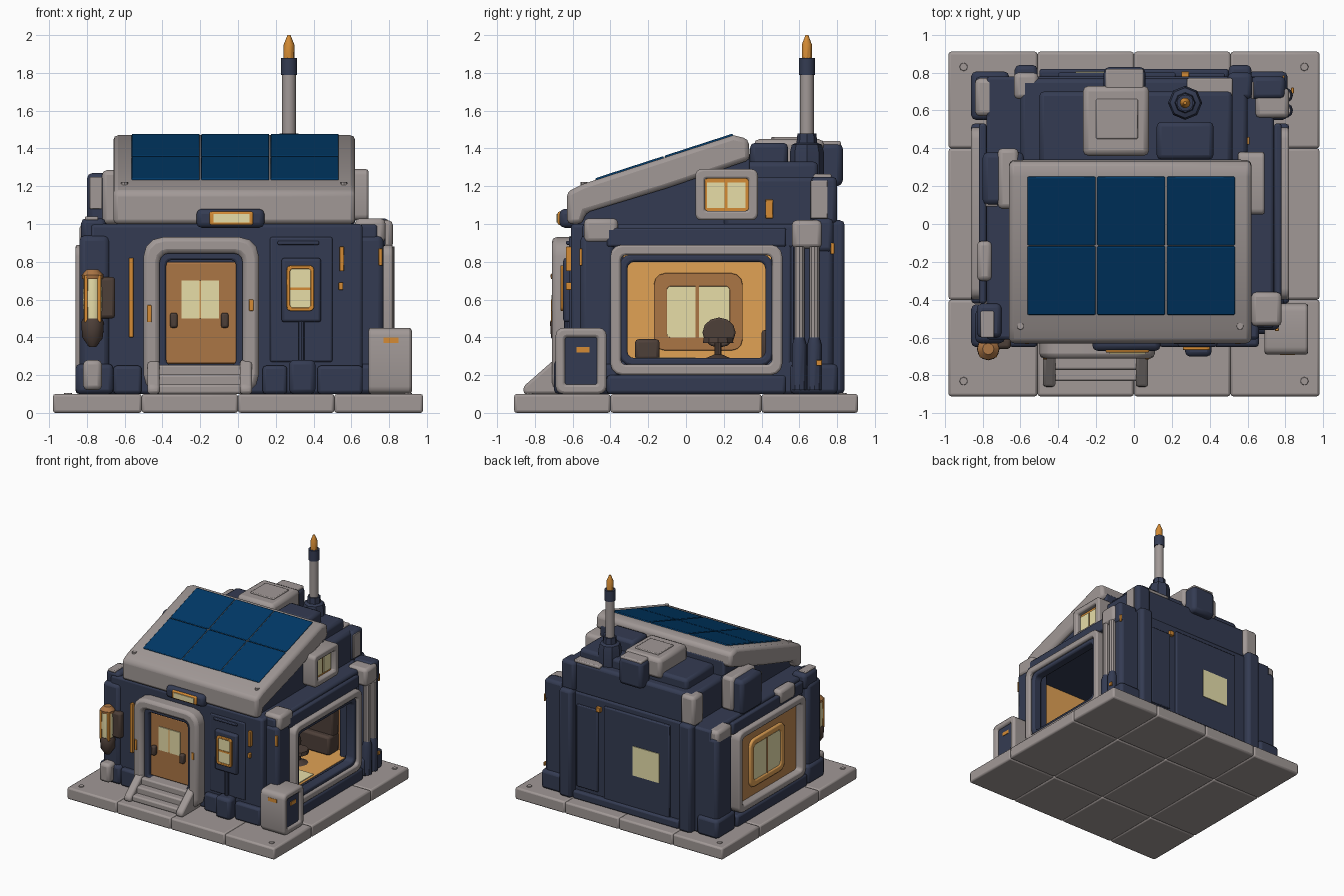
import bpy, bmesh, math
from mathutils import Vector

if "Cube" in bpy.data.objects:
    bpy.data.objects.remove(bpy.data.objects["Cube"])


def material(name, *rgb):
    m = bpy.data.materials.new(name)
    m.use_nodes = True
    m.diffuse_color = (*rgb, 1)
    m.node_tree.nodes["Principled BSDF"].inputs["Base Color"].default_value = (*rgb, 1)
    return m


gray = material("warm gray", .355, .315, .305)
navy = material("navy", .034, .044, .085)
blue = material("solar blue", 0, .04, .135)
wood = material("door brown", .41, .18, .06)
copper = material("copper brown", .52, .24, .08)
amber = material("amber", .66, .26, .035)
tan = material("interior tan", .75, .36, .09)
cream = material("cream glass", .84, .76, .41)
bright = material("bright glass", .95, .88, .49)
dark = material("dark brown", .075, .05, .04)
parts = []


def finish(name, bm, mat, bevel=0.0):
    bmesh.ops.recalc_face_normals(bm, faces=bm.faces)
    mesh = bpy.data.meshes.new(name)
    bm.to_mesh(mesh)
    bm.free()
    obj = bpy.data.objects.new(name, mesh)
    mesh.materials.append(mat)
    bpy.context.collection.objects.link(obj)
    if bevel:
        mod = obj.modifiers.new("soft edges", "BEVEL")
        mod.width, mod.segments, mod.angle_limit = bevel, 2, math.radians(40)
    parts.append(obj)
    return obj


def box(name, x, y, z, mat, bevel=.018):
    bm = bmesh.new()
    bmesh.ops.create_cube(bm, size=1)
    size = Vector([b - a for a, b in (x, y, z)])
    for v in bm.verts:
        v.co = [(a + b) / 2 + c * s for (a, b), c, s in zip((x, y, z), v.co, size)]
    return finish(name, bm, mat, min(bevel, min(size) * .3))


def prism(name, profile, x, mat, bevel=.015):
    """Side profile of (y, z) points, extruded along x."""
    bm = bmesh.new()
    face = bm.faces.new([bm.verts.new((x[0], *p)) for p in profile])
    new = bmesh.ops.extrude_face_region(bm, geom=[face])["geom"]
    bmesh.ops.translate(bm, vec=(x[1] - x[0], 0, 0),
                        verts=[v for v in new if isinstance(v, bmesh.types.BMVert)])
    return finish(name, bm, mat, bevel)


def frame(name, axis, depth, u, z, width, mat, radius=.06, bevel=.012):
    """Rounded rectangular ring, facing along x or y."""
    def loop(inset, d):
        r = max(radius - inset * .6, .012)
        pts = []
        for i in range(16):
            k, a = i // 4, math.radians(90 * (i // 4) + 30 * (i % 4))
            cu = (u[1] - inset - r) if k in (0, 3) else (u[0] + inset + r)
            cz = (z[1] - inset - r) if k < 2 else (z[0] + inset + r)
            p, h = cu + r * math.cos(a), cz + r * math.sin(a)
            pts.append(bm.verts.new((d, p, h) if axis == "x" else (p, d, h)))
        return pts
    bm = bmesh.new()
    rings = [loop(0, depth[0]), loop(0, depth[1]), loop(width, depth[1]), loop(width, depth[0])]
    for a, b in zip(rings, rings[1:] + rings[:1]):
        for i in range(16):
            j = (i + 1) % 16
            bm.faces.new((a[i], a[j], b[j], b[i]))
    return finish(name, bm, mat, bevel)


def lathe(name, x, y, profile, mat, sides=16):
    """Turned part from (radius, z) points."""
    bm = bmesh.new()
    rings = [[bm.verts.new((x + r * math.cos(math.tau * i / sides),
                            y + r * math.sin(math.tau * i / sides), z))
              for i in range(sides)] for r, z in profile]
    for a, b in zip(rings, rings[1:]):
        for i in range(sides):
            j = (i + 1) % sides
            bm.faces.new((a[i], a[j], b[j], b[i]))
    bm.faces.new(rings[0])
    bm.faces.new(rings[-1])
    return finish(name, bm, mat)


# Paved base
seams = (-.98, -.51, 0, .51, .98)
rows = (-.91, -.4, .4, .91)
for xs in zip(seams, seams[1:]):
    for ys in zip(rows, rows[1:]):
        box("base_tile", xs, ys, (0, .1), gray, .014)
for sx in (-1, 1):
    for sy in (-1, 1):
        lathe("base_bolt", sx * .9, sy * .83, [(.025, .09), (.02, .106)], gray, 8)

# Hollow body with an open side
box("floor", (-.78, .74), (-.55, .78), (.1, .28), navy)
box("front_wall", (-.78, .66), (-.61, -.45), (.1, 1), navy)
box("back_wall", (-.78, .74), (.55, .78), (.1, 1), navy)
box("left_wall", (-.78, -.66), (-.6, .78), (.1, 1), navy)
box("ceiling", (-.78, .74), (-.55, .78), (.87, 1), navy)
for ys in ((-.46, -.33), (.45, .56)):
    box("window_jamb", (.64, .74), ys, (.1, .95), navy)

# Room lining and furniture
box("left_lining", (-.66, -.65), (-.45, .55), (.28, .87), tan, 0)
box("front_lining", (-.65, .64), (-.45, -.44), (.28, .87), tan, 0)
box("back_lining", (-.65, .64), (.54, .55), (.28, .87), wood, 0)
box("room_floor", (-.65, .7), (-.44, .54), (.28, .285), tan, 0)
box("rug", (.5, .68), (-.15, .05), (.285, .292), cream, 0)
frame("inner_window_surround", "x", (-.65, -.64), (-.17, .3), (.33, .74), .07, wood, bevel=.003)
box("inner_window", (-.65, -.644), (-.11, .23), (.39, .68), cream, 0)
box("inner_mullion", (-.645, -.64), (.05, .07), (.39, .68), wood, 0)
for xs in ((-.6, -.25), (-.2, .15), (.2, .58)):
    box("cabinet", xs, (.4, .54), (.28, .44), dark)
    box("bookcase", (xs[0] + .12, xs[1]), (.45, .54), (.42, .74), dark)
box("stool", (.1, .25), (-.27, -.14), (.28, .39), dark)
lathe("chair_stem", .45, .17, [(.08, .285), (.02, .31), (.02, .37), (.085, .37), (.08, .4)], dark, 10)
prism("chair_back", [(.175 + .088 * math.cos(math.tau * i / 12), .425 + .08 * math.sin(math.tau * i / 12))
                     for i in range(12)], (.38, .42), dark, .01)

# Side window frames on both sides
for side, wall in (("right", .74), ("left", -.78)):
    out = .08 if wall > 0 else -.08
    frame(side + "_gray_frame", "x", (wall - out * .3, wall + out), (-.4, .51), (.2, .89), .055, gray)
    box(side + "_sill_block", sorted((wall, wall + out)), (-.42, .53), (.1, .2), navy)
    box(side + "_lintel", sorted((wall, wall + out * .5)), (-.42, .53), (.88, .98), navy)
frame("right_navy_frame", "x", (.72, .8), (-.35, .46), (.25, .84), .04, navy)
box("left_panel", (-.8, -.77), (-.36, .47), (.24, .85), copper, 0)
frame("left_window_surround", "x", (-.79, -.82), (-.17, .3), (.33, .74), .055, tan)
box("left_window", (-.81, -.79), (-.12, .25), (.38, .69), bright, 0)
box("left_mullion", (-.815, -.8), (.055, .07), (.38, .69), copper, 0)

# Corner pillars, plinth blocks and caps
for xs, ys in (((-.84, -.68), (-.63, -.45)), ((-.84, -.68), (.57, .78)),
               ((.62, .77), (-.56, -.38)), ((.62, .79), (.57, .78))):
    box("corner_pillar", xs, ys, (.1, .94), navy, .03)
    box("plinth_block", (xs[0] - .02, xs[1] + .02), (ys[0] - .02, ys[1] + .025), (.1, .26), navy, .025)
for xs in ((-.66, -.51), (.13, .26), (.42, .66)):
    box("front_plinth", xs, (-.65, -.58), (.1, .25), navy)
box("right_front_cap", (.62, .78), (-.54, -.36), (.9, 1.03), gray, .025)
box("right_back_cap", (.64, .82), (.56, .72), (.87, 1.02), gray, .025)
box("right_back_pillar_top", (.62, .8), (.66, .78), (.85, 1.03), navy, .025)
box("left_back_cap", (-.84, -.71), (.57, .77), (.86, 1), gray, .025)
box("left_front_cap", (-.83, -.75), (-.3, -.09), (.9, 1.02), gray, .025)
box("left_front_post", (-.83, -.7), (-.6, -.42), (.9, 1.03), navy, .025)
box("left_front_post_cap", (-.81, -.74), (-.6, -.46), (1.02, 1.04), gray)
for y in (.6, .68):
    lathe("gray_pipe", .8, y, [(.028, .38), (.028, .88)], gray, 10)
    lathe("pipe_socket", .8, y, [(.04, .12), (.04, .36), (.028, .4)], navy, 10)
box("pipe_light", (.83, .845), (.69, .72), (.25, .28), amber, .003)
box("pillar_light", (.785, .796), (.765, .785), (.84, .9), amber, .003)
box("front_pillar_light", (.745, .765), (-.565, -.55), (.78, .87), amber, .003)

# Front door and steps
frame("door_frame", "y", (-.58, -.71), (-.5, .11), (.1, .93), .085, gray, .1, .025)
frame("door_surround", "y", (-.58, -.67), (-.43, .04), (.2, .86), .05, navy)
box("door", (-.39, 0), (-.635, -.6), (.26, .8), wood)
box("door_glass", (-.3, -.1), (-.642, -.63), (.5, .7), cream, 0)
box("door_glass_bar", (-.203, -.197), (-.646, -.63), (.5, .7), tan, 0)
for x in (-.34, -.07):
    box("door_handle", (x - .02, x + .02), (-.67, -.63), (.45, .53), dark)
for i in range(3):
    box("step", (-.43, .03), (-.83 + i * .06, -.6), (.1, .15 + i * .052), gray, .012)
for x in (-.48, .01):
    prism("step_rail", [(-.86, .1), (-.86, .14), (-.7, .28), (-.6, .28), (-.6, .1)], (x, x + .065), gray)
box("door_light_housing", (-.22, .14), (-.67, -.58), (.98, 1.08), navy, .03)
box("door_light_rim", (-.15, .08), (-.68, -.65), (.995, 1.065), amber)
box("door_light", (-.13, .06), (-.686, -.67), (1.008, 1.052), cream, 0)

# Small front window with pipe
box("front_window_panel", (.17, .5), (-.62, -.59), (.27, .93), navy)
box("front_window_lintel", (.21, .43), (-.635, -.6), (.89, .91), navy)
box("front_window_housing", (.23, .44), (-.65, -.6), (.48, .82), navy, .03)
frame("front_window_rim", "y", (-.64, -.665), (.258, .402), (.54, .78), .018, amber, .02, .004)
box("front_window_glass", (.27, .39), (-.656, -.64), (.55, .77), cream, 0)
box("front_window_bar", (.27, .39), (-.66, -.65), (.65, .665), amber, 0)
lathe("drain_pipe", .335, -.63, [(.016, .26), (.016, .5)], navy, 8)
box("drain_box", (.27, .41), (-.7, -.6), (.1, .28), navy, .025)
for x, low, high in ((.55, .75, .88), (.545, .65, .69), (-.565, .4, .82), (-.47, .48, .57), (.07, .54, .6)):
    y = -.715 if -.5 < x < .1 else -.635
    box("amber_strip", (x - .012, x + .012), (y, y + .04), (low, high), amber, .004)

# Corner lantern and side utility box
lathe("lantern_base", -.77, -.66, [(.02, .35), (.055, .4), (.06, .48), (.05, .5)], dark, 12)
lathe("lantern_glass", -.77, -.66, [(.046, .49), (.052, .6), (.046, .72)], cream, 12)
for i in range(4):
    a = math.tau * (i + .5) / 4
    cx, cy = -.77 + .05 * math.cos(a), -.66 + .05 * math.sin(a)
    box("lantern_bar", (cx - .01, cx + .01), (cy - .01, cy + .01), (.48, .73), amber, .003)
lathe("lantern_cap", -.77, -.66, [(.055, .71), (.058, .73), (.03, .76)], wood, 12)
box("lantern_bracket", (-.74, -.65), (-.66, -.6), (.5, .72), dark)
box("lantern_foot", (-.82, -.72), (-.71, -.6), (.12, .28), gray, .025)
box("utility_box", (.7, .9), (-.66, -.44), (.1, .43), navy)
frame("utility_frame", "x", (.69, .92), (-.69, -.42), (.1, .45), .05, gray, .04, .015)
box("utility_face", (.71, .91), (-.685, -.67), (.12, .43), gray)
box("utility_light", (.895, .905), (-.58, -.51), (.32, .35), amber, 0)
box("utility_front_light", (.77, .85), (-.692, -.68), (.37, .4), amber, 0)

# Sloped roof with solar panels
prism("gable", [(-.57, .98), (-.56, 1.08), (.34, 1.38), (.34, .98)], (-.6, .58), navy)
prism("roof_slab", [(-.63, 1), (-.63, 1.17), (-.55, 1.21), (.25, 1.47), (.33, 1.45),
                    (.34, 1.34), (-.1, 1.19), (-.53, 1.06), (-.55, 1)], (-.66, .62), gray, .025)
slope = .325
for x in (-.383, -.015, .353):
    for y in (-.297, .07):
        panel = box("solar_panel", (-.18, .18), (-.19, .19), (-.012, .012), blue, .006)
        panel.location = (x, y, 1.207 + slope * (y + .55))
        panel.rotation_euler.x = math.atan(slope)
for x in (-.6, .56):
    lathe("roof_bolt", x, -.54, [(.02, 1.19), (.018, 1.222)], gray, 8)

# Upper storey, dormers and rooftop vents
box("upper_storey", (-.6, .6), (.2, .77), (.98, 1.25), navy, .025)
box("roof_step", (-.5, .52), (.3, .7), (1.2, 1.33), navy, .025)
box("roof_crate", (.12, .42), (.34, .54), (1.3, 1.43), navy, .025)
box("vent", (-.27, .08), (.36, .73), (1.28, 1.45), gray, .03)
box("vent_lid", (-.2, .02), (.45, .66), (1.44, 1.46), gray)
box("vent_duct", (-.16, .06), (.7, .83), (1.2, 1.43), navy, .03)
box("vent_duct_cap", (-.15, .05), (.7, .82), (1.41, 1.44), gray)
box("roof_plate", (.28, .52), (.67, .77), (1.24, 1.265), gray)
for x, cap in ((-.57, gray), (.56, navy)):
    box("back_column", (x - .06, x + .06), (.7, .84), (.1, 1.02), navy, .025)
    box("back_column_cap", (x - .065, x + .065), (.66, .8), (1, 1.25), cap, .025)
box("right_column_plate", (.62, .634), (.66, .75), (1.03, 1.23), gray, .004)
box("right_dormer", (.56, .65), (.08, .35), (1.04, 1.27), amber)
frame("right_dormer_frame", "x", (.55, .69), (.05, .38), (1.02, 1.29), .05, gray, .03)
for y in (.11, .22):
    box("right_dormer_glass", (.64, .657), (y, y + .095), (1.085, 1.22), cream, 0)
box("left_dormer", (-.8, -.58), (.1, .38), (.98, 1.27), navy, .03)
box("left_dormer_cap", (-.72, -.61), (.08, .4), (1, 1.285), gray, .025)
box("left_dormer_plate", (-.785, -.72), (.092, .11), (1.08, 1.25), gray, .004)
box("right_side_light", (.59, .61), (.42, .46), (1.03, 1.13), amber, .004)

# Antenna
lathe("antenna_base", .27, .64, [(.09, 1.24), (.09, 1.38), (.08, 1.42), (.055, 1.43), (.05, 1.48)], navy, 8)
lathe("antenna_pole", .27, .64, [(.037, 1.46), (.037, 1.81)], gray)
lathe("antenna_collar", .27, .64, [(.043, 1.79), (.043, 1.88)], navy)
lathe("antenna_tip", .27, .64, [(.028, 1.87), (.028, 1.95), (.008, 2)], amber, 10)
box("antenna_light", (.35, .365), (.55, .63), (1.3, 1.325), amber, 0)

# Back wall panels and window
box("back_center_panel", (-.4, .22), (.77, .8), (.14, .95), navy)
box("back_side_panel", (.28, .48), (.77, .795), (.2, .9), navy)
box("back_window", (-.31, -.06), (.79, .806), (.44, .69), bright, 0)
box("back_plinth", (-.5, .5), (.77, .82), (.1, .17), navy)
box("back_light", (.25, .29), (.77, .806), (.89, .93), amber, .004)

# Smooth shading with sharp edges kept
bpy.ops.object.select_all(action="DESELECT")
for obj in parts:
    obj.select_set(True)
bpy.context.view_layer.objects.active = parts[0]
bpy.ops.object.shade_smooth_by_angle(angle=math.radians(35))
